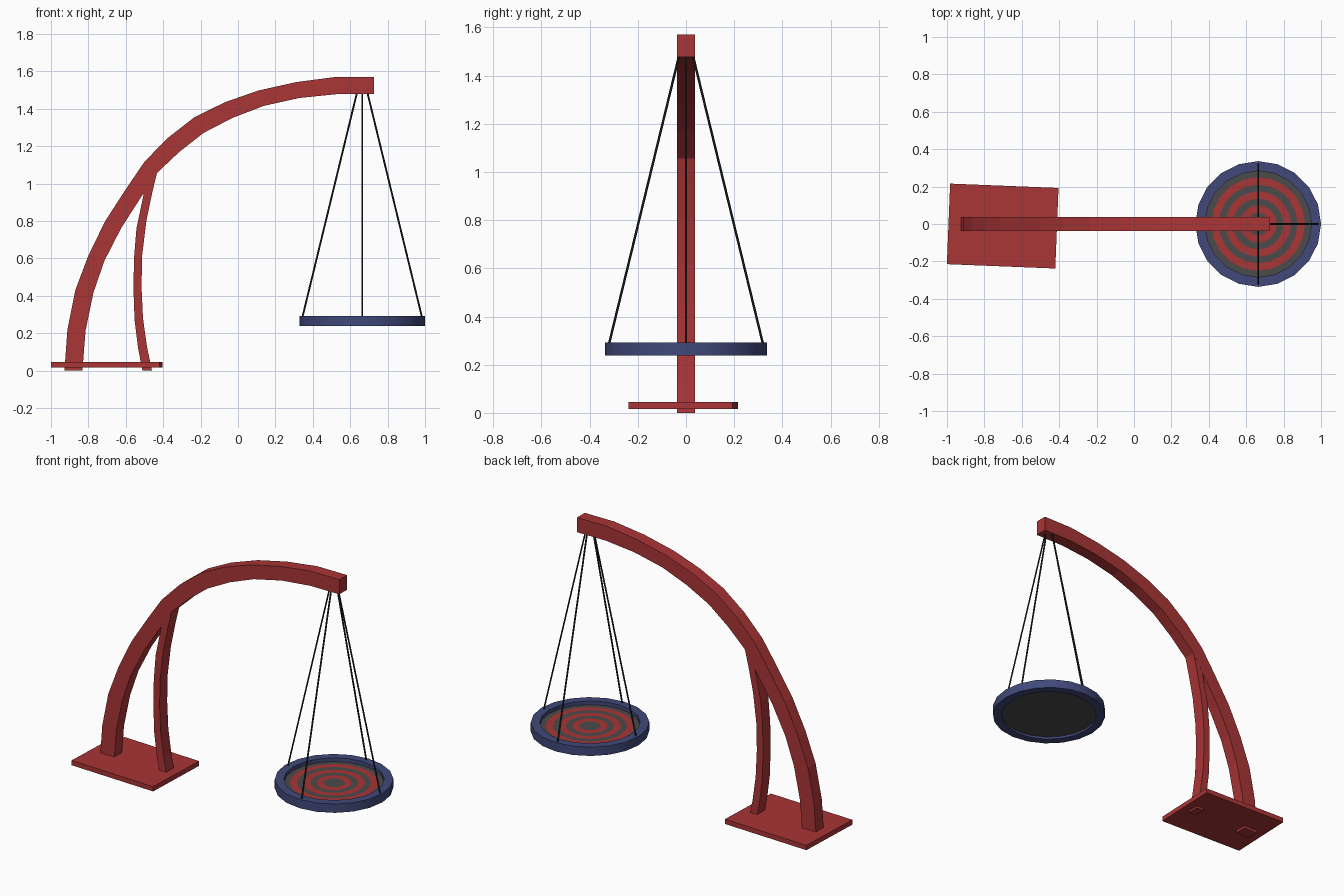
import bpy, bmesh, math
from mathutils import Vector, Matrix

if "Cube" in bpy.data.objects:
    bpy.data.objects.remove(bpy.data.objects["Cube"])


def material(name, rgb):
    m = bpy.data.materials.new(name)
    m.diffuse_color = (*rgb, 1)
    m.use_nodes = True
    m.node_tree.nodes["Principled BSDF"].inputs["Base Color"].default_value = m.diffuse_color
    return m


RED = material("red paint", (0.40, 0.035, 0.037))
BLUE = material("blue rim", (0.052, 0.066, 0.195))
GREY = material("grey net", (0.07, 0.07, 0.07))
BLACK = material("black rope", (0.018, 0.02, 0.02))


def finish(name, bm, *mats):
    bmesh.ops.recalc_face_normals(bm, faces=bm.faces)
    me = bpy.data.meshes.new(name)
    bm.to_mesh(me)
    bm.free()
    for m in mats:
        me.materials.append(m)
    ob = bpy.data.objects.new(name, me)
    bpy.context.collection.objects.link(ob)
    return ob


def curved_beam(name, outer, inner, half):
    """Beam between two edge curves in the xz plane, with square sides."""
    bm = bmesh.new()
    rings = []
    for (ox, oz), (ix, iz) in zip(outer, inner):
        rings.append([bm.verts.new(p) for p in (
            (ox, -half, oz), (ox, half, oz), (ix, half, iz), (ix, -half, iz))])
    for a, b in zip(rings, rings[1:]):
        for i in range(4):
            j = (i + 1) % 4
            bm.faces.new((a[i], a[j], b[j], b[i]))
    bm.faces.new(rings[0])
    bm.faces.new(rings[-1])
    return finish(name, bm, RED)


def lathe(bm, profile, n, closed):
    """Spin (radius, z) points round the seat centre; yields faces with segment index."""
    loops = [[bm.verts.new((CX + r * math.cos(2 * math.pi * k / n),
                            r * math.sin(2 * math.pi * k / n), z)) for k in range(n)]
             for r, z in profile]
    pairs = list(zip(loops, loops[1:] + loops[:1])) if closed else list(zip(loops, loops[1:]))
    for s, (a, b) in enumerate(pairs):
        for k in range(n):
            j = (k + 1) % n
            yield s, bm.faces.new((a[k], a[j], b[j], b[k]))
    if not closed:
        bm.faces.new(loops[0])
        bm.faces.new(loops[-1])


# Main arched arm
curved_beam("arched_arm",
            [(-.928, 0), (-.912, .22), (-.87, .43), (-.80, .615), (-.71, .80), (-.60, .97),
             (-.50, 1.117), (-.377, 1.243), (-.233, 1.355), (-.07, 1.435), (.11, 1.498),
             (.313, 1.543), (.521, 1.57), (.727, 1.57)],
            [(-.832, 0), (-.815, .214), (-.773, .417), (-.714, .588), (-.623, .765),
             (-.505, .948), (-.43, 1.06), (-.313, 1.17), (-.184, 1.271), (-.03, 1.351),
             (.136, 1.415), (.329, 1.458), (.527, 1.478), (.727, 1.478)], .038)

# Curved brace under the arm
curved_beam("curved_brace",
            [(-.511, 0), (-.534, .12), (-.553, .27), (-.559, .44), (-.556, .60),
             (-.543, .76), (-.505, .94), (-.50, 1.01)],
            [(-.46, 0), (-.487, .13), (-.508, .28), (-.516, .45), (-.512, .62),
             (-.49, .80), (-.459, .95), (-.432, 1.062)], .0375)

# Base plate, turned slightly
bm = bmesh.new()
bmesh.ops.create_cube(bm, size=1, matrix=Matrix.Translation((-.702, -.011, .031))
                      @ Matrix.Rotation(math.radians(-2.3), 4, 'Z')
                      @ Matrix.Diagonal((.58, .431, .03, 1)))
finish("base_plate", bm, RED)

CX = 0.664
SIDES = 20

# Seat rim
bm = bmesh.new()
list(lathe(bm, [(.336, .238), (.336, .293), (.284, .293), (.284, .238)], SIDES, True))
rim = finish("seat_rim", bm, BLUE)
bpy.context.view_layer.objects.active = rim
rim.select_set(True)
bpy.ops.object.shade_smooth_by_angle(angle=math.radians(30))

# Seat disc with concentric red bands
bm = bmesh.new()
radii = [.06, .10, .135, .175, .21, .25, .29]
profile = [(r, .27) for r in radii] + [(.29, .252)]
for s, f in lathe(bm, profile, SIDES, False):
    f.material_index = 1 if s in (0, 2, 4) else 0
finish("seat_disc", bm, GREY, RED)

# Four ropes from the arm tip to the rim
for i in range(4):
    d = Vector((math.cos(i * math.pi / 2), math.sin(i * math.pi / 2), 0))
    c = Vector((CX, 0, 0))
    top = c + d * .027 + Vector((0, 0, 1.49))
    end = c + d * .321 + Vector((0, 0, .28))
    v = top - end
    bm = bmesh.new()
    bmesh.ops.create_cone(bm, cap_ends=True, segments=6, radius1=.005, radius2=.005,
                          depth=v.length,
                          matrix=Matrix.Translation((top + end) / 2)
                          @ v.to_track_quat('Z', 'Y').to_matrix().to_4x4())
    finish("rope_%d" % (i + 1), bm, BLACK)
